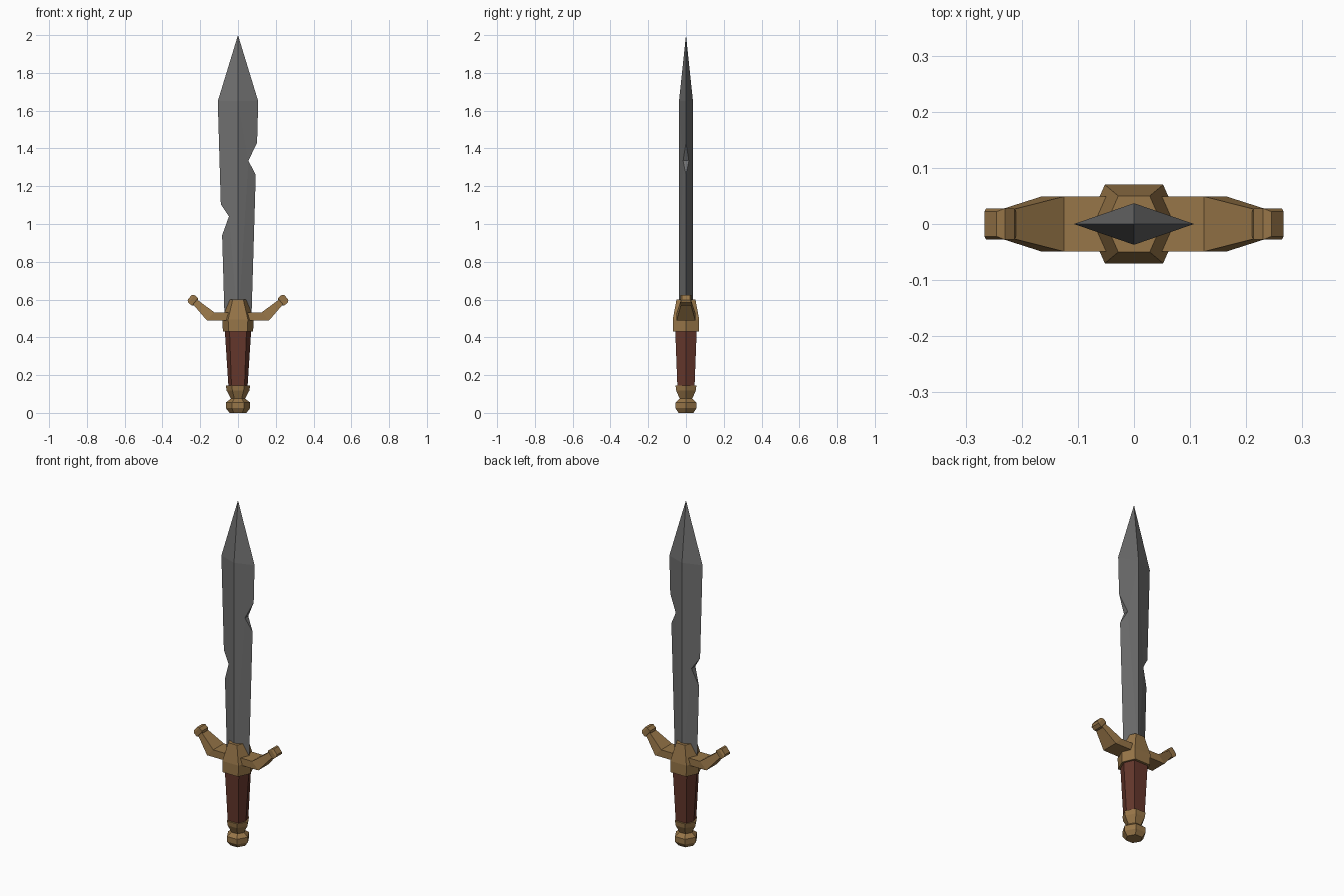
import bpy, bmesh
from mathutils import Vector

if "Cube" in bpy.data.objects:
    bpy.data.objects.remove(bpy.data.objects["Cube"])


def material(name, rgb):
    m = bpy.data.materials.new(name)
    m.diffuse_color = (*rgb, 1)
    m.use_nodes = True
    m.node_tree.nodes["Principled BSDF"].inputs["Base Color"].default_value = m.diffuse_color
    return m


STEEL = material("steel", (0.16, 0.16, 0.16))
BRASS = material("brass", (0.31, 0.18, 0.065))
LEATHER = material("leather", (0.13, 0.038, 0.025))


def finish(bm, name, mat):
    bmesh.ops.recalc_face_normals(bm, faces=bm.faces)
    me = bpy.data.meshes.new(name)
    bm.to_mesh(me)
    bm.free()
    ob = bpy.data.objects.new(name, me)
    ob.data.materials.append(mat)
    bpy.context.collection.objects.link(ob)
    return ob


def loft(name, rings, mat):
    """Skin a list of point rings and cap both ends."""
    bm = bmesh.new()
    rows = [[bm.verts.new(p) for p in ring] for ring in rings]
    n = len(rows[0])
    for a, b in zip(rows, rows[1:]):
        for i in range(n):
            j = (i + 1) % n
            bm.faces.new((a[i], a[j], b[j], b[i]))
    bm.faces.new(rows[0])
    bm.faces.new(rows[-1])
    return finish(bm, name, mat)


def hexagon(z, a, b, y):
    """Six-sided ring: points at x = +-a, front and back flats of half width b."""
    return [(a, 0, z), (b, y, z), (-b, y, z), (-a, 0, z), (-b, -y, z), (b, -y, z)]


# Blade: diamond section, each edge has one notch (marked by its inner point)
def blade():
    ridge, z0, shoulder = 0.037, 0.46, 1.65
    edges = {
        -1: [(0.07, z0), (0.084, 0.94), (0.048, 1.04), (0.091, 1.105), (0.107, shoulder)],
        1: [(0.07, z0), (0.094, 1.26), (0.055, 1.335), (0.101, 1.43), (0.107, shoulder)],
    }
    bm = bmesh.new()
    tip = bm.verts.new((0, 0, 2))
    low = {s: bm.verts.new((0, s * ridge, z0)) for s in (-1, 1)}
    high = {s: bm.verts.new((0, s * ridge, shoulder)) for s in (-1, 1)}
    base = {}
    for side, pts in edges.items():
        e = [None if i == 2 else bm.verts.new((side * x, 0, z)) for i, (x, z) in enumerate(pts)]
        x, z = pts[2]
        half = ridge * (1 - x / 0.094)
        notch = {s: bm.verts.new((side * x, s * half, z)) for s in (-1, 1)}
        for s in (-1, 1):
            n = notch[s]
            bm.faces.new((low[s], e[0], e[1], n))
            bm.faces.new((low[s], n, high[s]))
            bm.faces.new((n, e[3], e[4], high[s]))
            bm.faces.new((high[s], e[4], tip))
        bm.faces.new((e[1], notch[-1], notch[1]))
        bm.faces.new((e[3], notch[-1], notch[1]))
        base[side] = e[0]
    bm.faces.new((base[-1], low[-1], base[1], low[1]))
    finish(bm, "blade", STEEL)


blade()

# Grip, guard block and pommel
loft("grip", [hexagon(0.13, 0.05, 0.034, 0.045), hexagon(0.44, 0.07, 0.045, 0.057)], LEATHER)
loft("guard_block", [hexagon(0.43, 0.08, 0.05, 0.07), hexagon(0.495, 0.083, 0.052, 0.07),
                     hexagon(0.6, 0.05, 0.028, 0.05)], BRASS)
pommel = [(0, 0.045), (0.025, 0.064), (0.055, 0.064), (0.075, 0.038), (0.118, 0.06), (0.145, 0.064)]
loft("pommel", [hexagon(z, r, r * 0.5, r * 0.866) for z, r in pommel], BRASS)


# Guard arms: straight root, bent up and tapered, ending in a small knob
def bar(lower, upper, y):
    (xl, zl), (xu, zu) = lower, upper
    return [(xl, -y, zl), (xl, y, zl), (xu, y, zu), (xu, -y, zu)]


along, across = Vector((0.77, 0.64)), Vector((0.64, -0.77))
end = Vector((0.222, 0.583))


def end_ring(t, h, y, side):
    c = end + along * t
    p, q = c + across * h, c - across * h
    return bar((side * p.x, p.y), (side * q.x, q.y), y)


for side, label in ((-1, "left"), (1, "right")):
    loft("guard_arm_" + label, [
        bar((side * 0.02, 0.49), (side * 0.02, 0.532), 0.049),
        bar((side * 0.165, 0.49), (side * 0.125, 0.532), 0.049),
        end_ring(0.01, 0.016, 0.025, side)], BRASS)
    knob = [(0, 0.018, 0.022), (0.01, 0.026, 0.028), (0.032, 0.026, 0.028), (0.044, 0.017, 0.022)]
    loft("guard_knob_" + label, [end_ring(t, h, y, side) for t, h, y in knob], BRASS)
